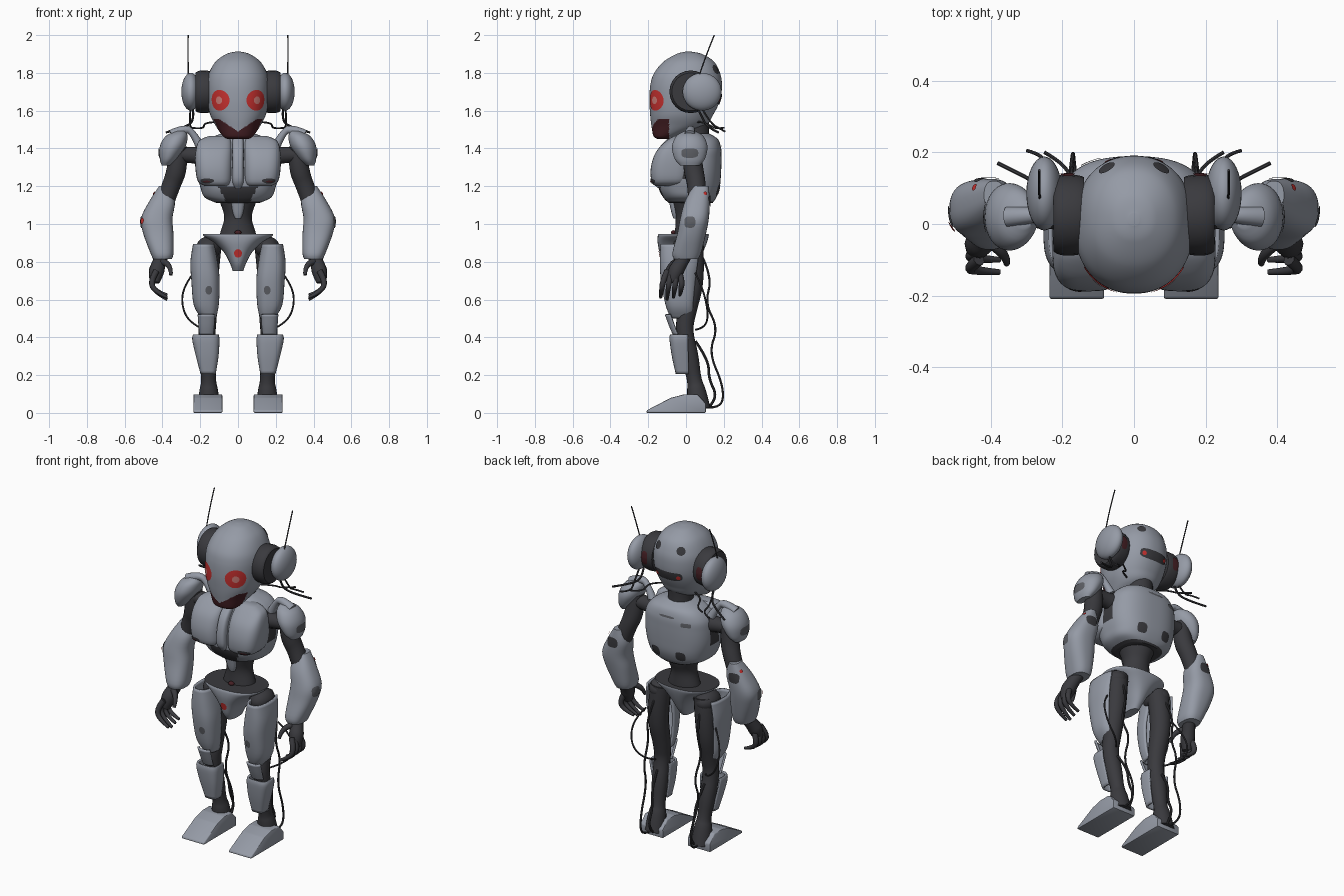
import bpy, bmesh
from math import sin, cos, pi, radians
from mathutils import Vector
from mathutils.bvhtree import BVHTree

if "Cube" in bpy.data.objects:
    bpy.data.objects.remove(bpy.data.objects["Cube"])


def material(name, r, g, b):
    m = bpy.data.materials.new(name)
    m.diffuse_color = (r, g, b, 1)
    m.use_nodes = True
    m.node_tree.nodes["Principled BSDF"].inputs["Base Color"].default_value = m.diffuse_color
    return m


GREY = material("armour grey", .30, .325, .38)
DARK = material("dark frame", .042, .042, .048)
MID = material("mid grey", .11, .115, .13)
RED = material("signal red", .56, .03, .028)
PINK = material("eye core", .60, .20, .18)
MAROON = material("mouth maroon", .06, .014, .018)


def finish(ob, mat, mirror=False, angle=40):
    """Material, smooth shading and optional mirror across x."""
    ob.data.materials.clear()
    ob.data.materials.append(mat)
    bpy.ops.object.select_all(action='DESELECT')
    ob.select_set(True)
    bpy.context.view_layer.objects.active = ob
    if ob.type == 'CURVE':
        bpy.ops.object.convert(target='MESH')
        ob = bpy.context.view_layer.objects.active
    bpy.ops.object.shade_smooth_by_angle(angle=radians(angle))
    if mirror:
        ob.modifiers.new("mirror", 'MIRROR')
    return ob


def from_bmesh(name, bm):
    me = bpy.data.meshes.new(name)
    bm.to_mesh(me)
    bm.free()
    ob = bpy.data.objects.new(name, me)
    bpy.context.collection.objects.link(ob)
    return ob


def power(v, p):
    return (1 if v >= 0 else -1) * abs(v) ** (2 / p)


def ring(z, rx, front, back, cx=0):
    return (cx, (front + back) / 2, z, rx, (back - front) / 2)


def loft(name, rings, mat, mirror=False, n=40, p=2.0, sub=4, arc=None, thick=.012):
    """Skin horizontal rings (cx, cy, z, rx, ry), bottom to top.
    arc gives an open shell in degrees, 0 = front, 90 = outer side."""
    rs = []
    for i in range(len(rings) - 1):  # smooth interpolation between rings
        q = [Vector(rings[max(0, min(len(rings) - 1, i + k))]) for k in (-1, 0, 1, 2)]
        for s in range(sub):
            t = s / sub
            rs.append(.5 * (2 * q[1] + (q[2] - q[0]) * t + (2 * q[0] - 5 * q[1] + 4 * q[2] - q[3]) * t * t
                            + (3 * q[1] - q[0] - 3 * q[2] + q[3]) * t ** 3))
    rs.append(Vector(rings[-1]))
    a0, a1 = arc or (0, 360)
    m = n + 1 if arc else n
    bm = bmesh.new()
    rows = []
    for cx, cy, z, rx, ry in rs:
        angs = [radians(a0 + (a1 - a0) * i / n) for i in range(m)]
        rows.append([bm.verts.new((cx + rx * power(sin(a), p), cy - ry * power(cos(a), p), z)) for a in angs])
    for lo, hi in zip(rows, rows[1:]):
        for i in range(n):
            j = (i + 1) % m
            bm.faces.new((lo[i], lo[j], hi[j], hi[i]))
    if not arc:
        bm.faces.new(rows[0][::-1])
        bm.faces.new(rows[-1])
    ob = finish(from_bmesh(name, bm), mat)
    if arc:
        s = ob.modifiers.new("thickness", 'SOLIDIFY')
        s.thickness, s.offset = thick, -1
    if mirror:
        ob.modifiers.new("mirror", 'MIRROR')
    return ob


def ball(name, c, r, mat, mirror=False):
    angs = [-pi / 2 + .08 + (pi - .16) * i / 16 for i in range(17)]
    return loft(name, [(c[0], c[1], c[2] + r[2] * sin(a), r[0] * cos(a), r[1] * cos(a)) for a in angs],
                mat, mirror, sub=1)


def tube(name, pts, mat, mirror=True, r=None, res=4):
    """Tapered tube through (x, y, z, radius) control points."""
    cu = bpy.data.curves.new(name, 'CURVE')
    cu.dimensions, cu.bevel_depth, cu.bevel_resolution = '3D', 1, res
    cu.use_fill_caps, cu.resolution_u = True, 6
    sp = cu.splines.new('NURBS')
    sp.points.add(len(pts) - 1)
    for q, p in zip(sp.points, pts):
        q.co = (*p[:3], 1)
        q.radius = r or p[3]
    sp.order_u, sp.use_endpoint_u = min(3, len(pts)), True
    ob = bpy.data.objects.new(name, cu)
    bpy.context.collection.objects.link(ob)
    return finish(ob, mat, mirror)


def decal(name, target, start, aim, ru, rv, mat, mirror=False, p=2.0, lift=.004):
    """Thin plate draped on a target where a ray from start along aim meets it."""
    me = target.data
    tree = BVHTree.FromPolygons([v.co for v in me.vertices], [f.vertices for f in me.polygons])
    hit, nrm = tree.ray_cast(Vector(start), Vector(aim).normalized())[:2]
    u = Vector((0, 0, 1)).cross(nrm).normalized()
    v = nrm.cross(u)
    bm = bmesh.new()

    def drape(q):
        h = tree.ray_cast(q + nrm * .06, -nrm)[0] or tree.find_nearest(q)[0]
        return bm.verts.new(h + nrm * lift)
    rows = [[drape(hit + u * ru * k / 5 * power(cos(a), p) + v * rv * k / 5 * power(sin(a), p))
             for a in (2 * pi * i / 32 for i in range(32))] for k in range(1, 6)]
    bm.faces.new(rows[0])
    for lo, hi in zip(rows, rows[1:]):
        for i in range(32):
            j = (i + 1) % 32
            bm.faces.new((lo[i], hi[i], hi[j], lo[j]))
    return finish(from_bmesh(name, bm), mat, mirror)


# Head with grinning mouth band
head = loft("head", [ring(1.45, .055, -.15, -.08), ring(1.465, .08, -.172, -.04), ring(1.52, .118, -.183, .10),
                     ring(1.58, .148, -.19, .145), ring(1.66, .163, -.194, .182), ring(1.74, .166, -.188, .19),
                     ring(1.80, .153, -.168, .18), ring(1.86, .118, -.118, .148), ring(1.90, .062, -.05, .085),
                     ring(1.912, .015, -.005, .03)], GREY, n=160, p=2.2, sub=14)
head.data.materials.append(MAROON)
for f in head.data.polygons:
    c = f.center
    if c.y < -.09 and c.z < 1.49 + .65 * abs(c.x) and c.z < 1.557:
        f.material_index = 1
decal("eye", head, (.098, -1, 1.655), (0, 1, 0), .060, .055, RED, True, lift=.003)
decal("eye_core", head, (.098, -1, 1.655), (0, 1, 0), .021, .020, PINK, True, lift=.006)
decal("rear_head_port", head, (.075, .155, 2.5), (0, 0, -1), .025, .025, DARK, True)
decal("rear_head_slot", head, (0, 1, 1.66), (0, -1, 0), .09, .028, DARK, p=4)
decal("rear_head_light", head, (.068, 1, 1.66), (0, -1, 0), .013, .013, RED, True, lift=.008)

# Ears, antennas, loose head cables, neck
ear = tube("ear_ring", [(.14, .025, 1.70, .106), (.155, .025, 1.70, .113), (.215, .025, 1.70, .113),
                        (.225, .025, 1.70, .10)], DARK, res=10)
decal("ear_rear_glow", ear, (.185, 1, 1.70), (0, -1, 0), .02, .04, MAROON, True, p=3)
ball("ear_cap", (.25, .085, 1.70), (.05, .103, .10), GREY, True)
tube("antenna", [(.262, .065, 1.77), (.266, .10, 1.88), (.264, .15, 2.0)], DARK, r=.0035, res=2)
tube("ear_cable", [(.24, .06, 1.62), (.23, .09, 1.55), (.28, .12, 1.51), (.38, .17, 1.485)], DARK, r=.006, res=2)
tube("ear_cable_short", [(.25, .08, 1.62), (.26, .13, 1.53), (.24, .19, 1.50), (.30, .205, 1.49)], DARK, r=.005, res=2)
tube("neck_cable", [(.10, .06, 1.54), (.18, .10, 1.54), (.18, .16, 1.50), (.25, .20, 1.51)], DARK, r=.005, res=2)
tube("neck", [(0, .05, 1.40, .085), (0, .05, 1.46, .065), (0, .05, 1.56, .075)], DARK, False, res=8)

# Torso
ribs = loft("rib_cage", [ring(1.11, .11, -.09, .14), ring(1.14, .175, -.12, .16), ring(1.19, .198, -.145, .178),
                         ring(1.26, .213, -.15, .185), ring(1.34, .213, -.14, .188), ring(1.40, .20, -.11, .186),
                         ring(1.45, .155, -.06, .168), ring(1.48, .085, -.02, .12)], GREY, n=96, p=2.6, sub=7)
ribs.data.materials.append(DARK)
for f in ribs.data.polygons:
    c = f.center
    belly = c.y < -.03 and c.z < 1.2 and abs(c.x) < .105 - (1.2 - c.z) * .5
    armpit = abs(c.x) > .19 and -.03 < c.y < .07 and c.z > 1.24
    if belly or armpit or c.z < 1.12:
        f.material_index = 1
loft("chest_plate", [(.11, -.09, 1.20, .06, .07), (.122, -.085, 1.225, .09, .098), (.127, -.08, 1.30, .099, .106),
                     (.127, -.07, 1.38, .098, .09), (.122, -.05, 1.44, .085, .055), (.105, -.035, 1.465, .05, .03)],
     GREY, True, p=3)
chest = bpy.data.objects["chest_plate"]
loft("sternum", [(0, -.10, 1.19, .02, .05), (0, -.11, 1.23, .031, .068), (0, -.11, 1.31, .031, .068),
                 (0, -.09, 1.39, .031, .062), (0, -.06, 1.45, .028, .04)], GREY, p=4)
decal("chest_vent", chest, (.165, -1, 1.228), (0, 1, 0), .038, .014, DARK, True)
decal("chest_vent_light", chest, (.165, -1, 1.226), (0, 1, 0), .02, .005, MAROON, True, lift=.007)
decal("back_slot", ribs, (0, 1, 1.41), (0, -1, 0), .05, .006, MID, p=4)
decal("back_label_plate", ribs, (-.12, 1, 1.38), (0, -1, 0), .03, .012, MID, p=6)
decal("back_side_gap", ribs, (.165, 1, 1.18), (-.1, -1, 0), .03, .03, DARK, True, p=3)
loft("waist", [ring(.88, .11, -.07, .09), ring(.95, .095, -.06, .09), ring(1.03, .073, -.055, .09),
               ring(1.10, .09, -.07, .115), ring(1.19, .13, -.09, .13)], DARK)
loft("belly_plate", [(0, -.055, 1.03, .015, .012), (0, -.055, 1.06, .027, .022), (0, -.06, 1.12, .036, .03),
                     (0, -.065, 1.15, .03, .03)], GREY, p=2.6)
ball("belly_light", (0, -.065, .955), (.018, .015, .012), MAROON)

# Pelvis (dark inside the rim) and hips
pelvis = loft("pelvis", [ring(.75, .028, -.10, .03), ring(.79, .042, -.125, .06), ring(.85, .075, -.14, .09),
                         ring(.90, .125, -.15, .11), ring(.935, .18, -.15, .12), ring(.948, .186, -.145, .12)],
              GREY, p=2.4)
pelvis.data.materials.append(DARK)
for f in pelvis.data.polygons:
    if f.normal.z > .9:
        f.material_index = 1
decal("pelvis_light", pelvis, (0, -1, .845), (0, 1, 0), .021, .023, RED)
ball("hip_joint", (.155, .01, .875), (.065, .085, .06), DARK, True)

# Shoulders
cap = loft("shoulder_cap", [(.382, .02, 1.31, .022, .05), (.368, .02, 1.345, .046, .08), (.346, .02, 1.41, .068, .094),
                            (.325, .02, 1.465, .058, .072), (.305, .02, 1.492, .025, .03)], GREY, True)
tube("shoulder_arch", [(.35, .02, 1.47, .03), (.28, .025, 1.51, .022), (.235, .03, 1.48, .016), (.20, .04, 1.41, .025)],
     GREY)
tube("shoulder_axle", [(.17, .03, 1.36, .055), (.25, .03, 1.365, .035), (.34, .03, 1.37, .045)], DARK, res=6)
decal("shoulder_port", cap, (1, .02, 1.375), (-1, 0, 0), .045, .025, MID, True, p=3)

# Arms
tube("upper_arm", [(.315, .03, 1.41, .045), (.318, .035, 1.30, .055), (.355, .06, 1.20, .048), (.40, .06, 1.08, .05)],
     DARK, res=6)
forearm = loft("forearm", [(.40, .0, .815, .05, .065), (.403, .005, .85, .062, .076), (.422, .03, .95, .08, .076),
                           (.43, .045, 1.03, .083, .076), (.402, .06, 1.12, .068, .066), (.39, .08, 1.20, .028, .04)],
               GREY, True, p=2.5)
decal("forearm_port", forearm, (1, .02, 1.01), (-1, 0, 0), .03, .03, MID, True, p=3)
light = decal("forearm_light", forearm, (1, -.005, 1.015), (-1, 0, 0), .016, .016, RED, lift=.008)
light.scale.x = -1  # only on the left arm
decal("elbow_gap", forearm, (.41, 1, 1.12), (0, -1, 0), .035, .03, DARK, True, p=3)
decal("elbow_light", forearm, (.44, .10, 2), (0, 0, -1), .010, .010, RED, True, lift=.007)

# Hands
tube("palm", [(.40, .0, .84, .035), (.42, -.03, .79, .036), (.435, -.06, .74, .044), (.44, -.07, .69, .025)], DARK)
for i in range(4):
    y = -.122 + .034 * i
    tip = .60 + .012 * abs(i - 1)
    tube("finger", [(.432, -.065 + (y + .065) * .6, .75, .017), (.462, y, .70, .016), (.445, y - .008, .645, .013),
                    (.375, y - .012, tip, .008)], DARK, res=3)
tube("thumb", [(.40, -.05, .80, .018), (.355, -.085, .79, .015), (.355, -.11, .73, .009)], DARK, res=3)

# Legs: dark inner frame under open armour shells
tube("leg_frame", [(.145, .03, .90, .06), (.165, .045, .72, .06), (.16, .0, .52, .05), (.165, -.01, .43, .045),
                   (.162, .02, .30, .048), (.155, .045, .17, .036), (.155, .055, .12, .052), (.155, .07, .02, .06)],
     DARK, res=6)
thigh = loft("thigh_shell", [(.155, -.02, .50, .038, .06), (.168, -.03, .57, .066, .078), (.172, -.035, .70, .075, .098),
                             (.18, -.03, .80, .072, .108), (.182, -.025, .895, .056, .11)],
             GREY, True, p=2.6, arc=(-95, 145))
decal("thigh_port", thigh, (.155, -1, .65), (0, 1, 0), .018, .024, MID, True)
loft("knee_cap", [(.165, -.015, .415, .045, .055), (.165, -.03, .46, .05, .06), (.165, -.05, .52, .055, .062)],
     GREY, True, n=20, p=2.4, arc=(-50, 60))
loft("shin_shell", [(.158, -.012, .205, .04, .042), (.163, -.02, .30, .06, .055), (.17, -.025, .385, .072, .062),
                    (.17, -.025, .415, .068, .06)], GREY, True, n=28, p=3.2, arc=(-115, 115))

# Feet: wedge profile pushed out sideways
bm = bmesh.new()
side = [(-.21, 0), (-.207, .014), (-.08, .08), (-.01, .098), (.06, .098), (.105, .05), (.105, 0)]
face = bm.faces.new([bm.verts.new((.083, y, z)) for y, z in side])
out = bmesh.ops.extrude_face_region(bm, geom=[face])["geom"]
bmesh.ops.translate(bm, verts=[g for g in out if isinstance(g, bmesh.types.BMVert)], vec=(.153, 0, 0))
bmesh.ops.recalc_face_normals(bm, faces=bm.faces)
bmesh.ops.bevel(bm, geom=bm.edges[:], offset=.006, segments=2, affect='EDGES', profile=.5)
finish(from_bmesh("foot", bm), GREY, True)

# Leg cables
tube("thigh_cable", [(.235, .05, .74), (.30, .09, .66), (.29, .12, .52), (.21, .10, .45), (.17, .05, .44)],
     DARK, r=.005, res=2)
tube("rear_leg_cable", [(.15, .08, .84), (.17, .14, .72), (.18, .10, .58), (.17, .17, .45), (.18, .12, .32),
                        (.17, .20, .14), (.17, .19, .02), (.16, .10, .03)], DARK, r=.006, res=2)
tube("calf_cable", [(.16, .05, .38), (.15, .12, .28), (.14, .12, .18), (.14, .17, .08), (.14, .12, .03)],
     DARK, r=.007, res=2)
